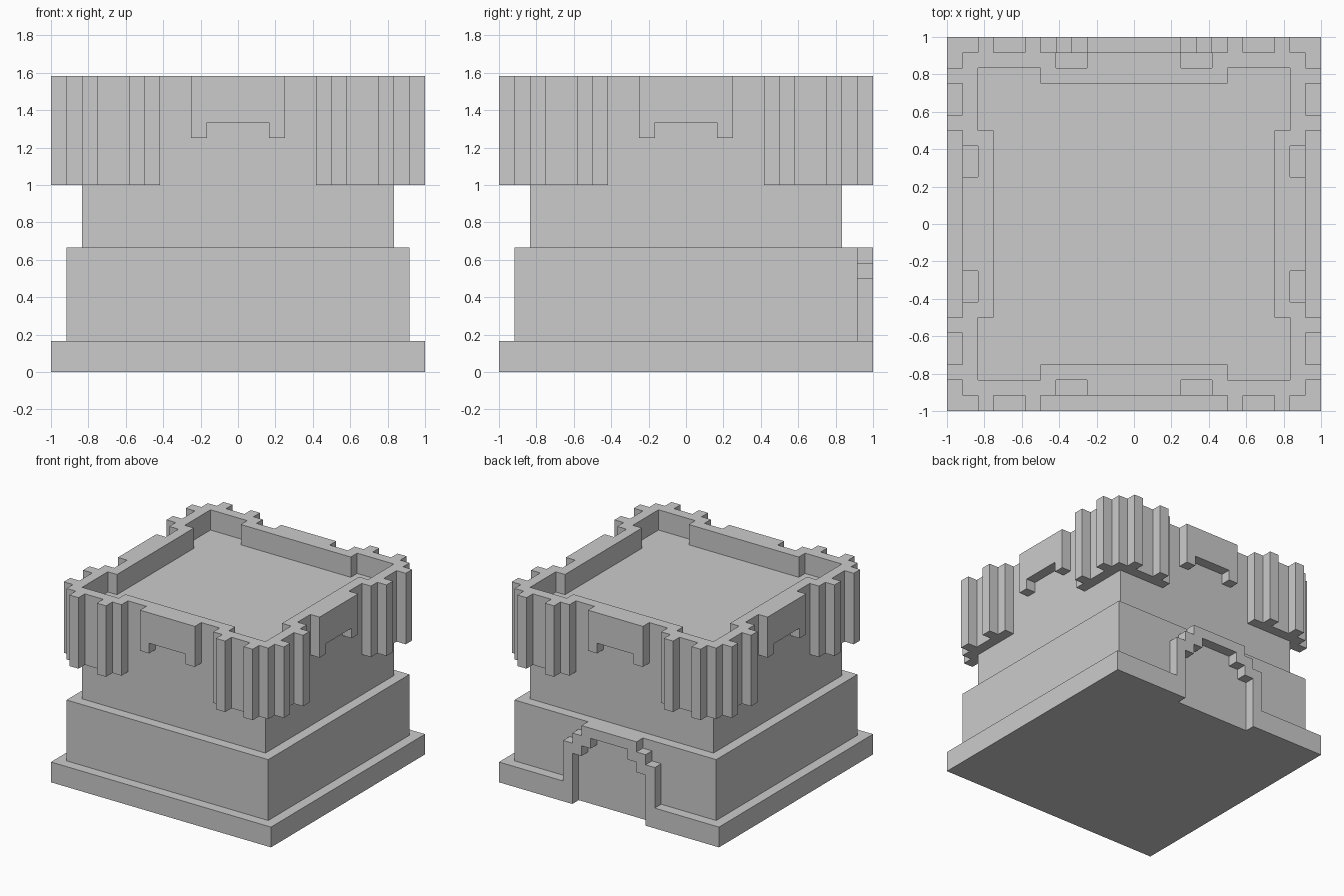
import bpy, bmesh
from math import pi
from mathutils import Matrix

if "Cube" in bpy.data.objects:
    bpy.data.objects.remove(bpy.data.objects["Cube"])

U = 1 / 12  # one block of the model


def prism(name, outline, lo, hi, upright=False, turns=0):
    """Extrude an outline up z, or (upright) an x-z outline along y."""
    bm = bmesh.new()
    if upright:
        verts = [bm.verts.new((a * U, lo * U, b * U)) for a, b in outline]
        move = (0, (hi - lo) * U, 0)
    else:
        verts = [bm.verts.new((a * U, b * U, lo * U)) for a, b in outline]
        move = (0, 0, (hi - lo) * U)
    face = bm.faces.new(verts)
    ext = bmesh.ops.extrude_face_region(bm, geom=[face], use_keep_orig=True)
    new = [v for v in ext["geom"] if isinstance(v, bmesh.types.BMVert)]
    bmesh.ops.translate(bm, verts=new, vec=move)
    bm.transform(Matrix.Rotation(turns * pi / 2, 4, "Z"))
    bmesh.ops.recalc_face_normals(bm, faces=bm.faces)
    mesh = bpy.data.meshes.new(name)
    bm.to_mesh(mesh)
    bm.free()
    obj = bpy.data.objects.new(name, mesh)
    bpy.context.collection.objects.link(obj)
    return obj


def rect(x0, x1, y0, y1):
    return [(x0, y0), (x1, y0), (x1, y1), (x0, y1)]


def square(r):
    return rect(-r, r, -r, r)


# Plinth, notched at the back for the doorway
prism("plinth", [(-12, -12), (12, -12), (12, 12), (4, 12), (4, 11),
                 (-4, 11), (-4, 12), (-12, 12)], 0, 2)

# Stepped tower body
prism("lower_body", square(11), 2, 8)
prism("upper_body", square(10), 8, 17)

# Stepped door arch on the back
outer = [(5, 2), (5, 6), (4, 6), (4, 7), (3, 7), (3, 8)]
inner = [(2, 7), (2, 6), (3, 6), (3, 5), (4, 5), (4, 2)]
flip = lambda pts: [(-x, z) for x, z in reversed(pts)]
prism("door_arch", outer + flip(outer) + flip(inner) + inner, 11, 12, upright=True)

# Ribbed corner outline: one arm, then the same arm mirrored on the diagonal
arm = [(5, 10), (5, 11), (6, 11), (6, 12), (7, 12), (7, 11),
       (9, 11), (9, 12), (10, 12), (10, 11)]
corner = arm + [(11, 11)] + [(y, x) for x, y in reversed(arm)] + [(10, 10)]

# Slotted panel in the middle of each side
panel = [(-3, 15), (-2, 15), (-2, 16), (2, 16), (2, 15), (3, 15), (3, 19), (-3, 19)]

for i, side in enumerate(("back", "left", "front", "right")):
    prism(side + "_ribbed_corner", corner, 12, 19, turns=i)
    prism(side + "_parapet_wall", rect(-6, 6, 9, 10), 17, 19, turns=i)
    prism(side + "_slotted_panel", panel, 10, 11, upright=True, turns=i)
